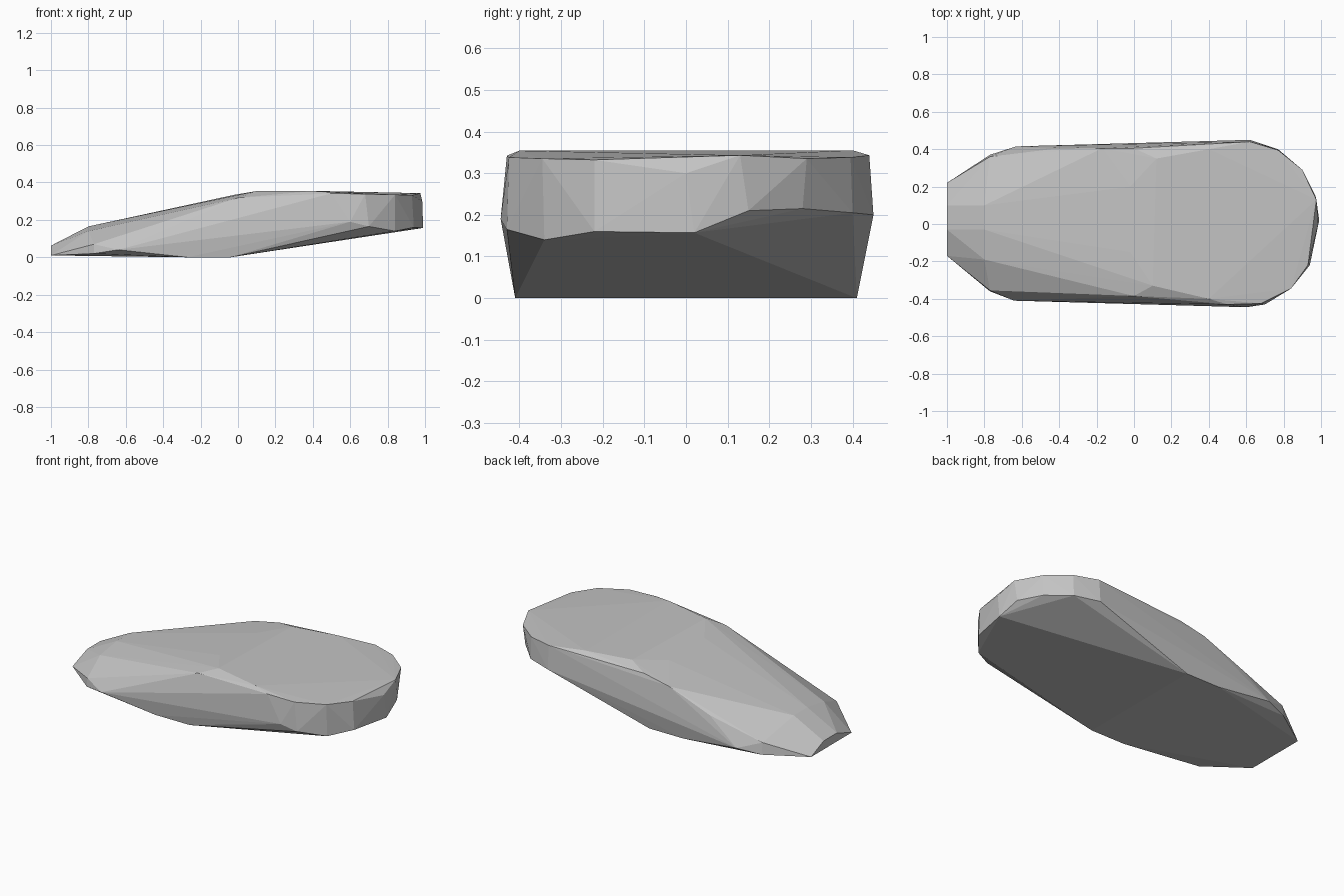
import bpy
import bmesh

cube = bpy.data.objects.get("Cube")
if cube:
    bpy.data.objects.remove(cube, do_unlink=True)

# Stone material
stone = bpy.data.materials.new("light grey stone")
stone.use_nodes = True
grey = (0.55, 0.55, 0.55, 1)
stone.diffuse_color = grey
stone.node_tree.nodes["Principled BSDF"].inputs["Base Color"].default_value = grey

# Flat underside and the rim of the low end
base_rim = [
    (-1, -.17, .01), (-1, .22, .01),
    (-.77, -.36, .02), (-.77, .37, .02),
    (-.64, -.41, .04), (-.63, .415, .04),
    (-.27, -.41, 0), (-.27, .41, 0),
    (-.04, -.41, 0), (-.04, .41, 0),
]

# Lower rim around the raised, rounded end
lower_rim = [
    (.6, -.445, .19), (.7, -.43, .165), (.84, -.34, .14),
    (.94, -.22, .16), (.99, .02, .157), (.97, .15, .21),
    (.89, .28, .215), (.77, .4, .205), (.62, .45, .2),
]

# Upper rim around the rounded end
upper_rim = [
    (.5, -.43, .342), (.68, -.425, .338), (.84, -.345, .335),
    (.93, -.22, .332), (.985, 0, .3), (.975, .13, .343),
    (.9, .29, .335), (.77, .395, .338), (.62, .44, .343),
]

# Crown and the ramp falling to the low end
crown = [
    (.1, -.33, .354), (.12, .35, .355), (.4, -.4, .354), (.4, .4, .355),
    (0, -.385, .318), (0, .405, .325), (-.17, -.375, .265), (-.17, .405, .29),
    (-.44, -.37, .17), (-.44, .4, .185),
    (-.02, -.15, .334), (-.02, .2, .334),
    (-.8, -.19, .14), (-.8, -.03, .165), (-.8, .1, .165),
    (-.77, -.355, .07), (-.77, .36, .09),
    (-1, -.03, .062), (-1, .1, .062),
]

# Faceted stone body wrapped tightly round the rims
bm = bmesh.new()
for point in base_rim + lower_rim + upper_rim + crown:
    bm.verts.new(point)
hull = bmesh.ops.convex_hull(bm, input=bm.verts[:])
inner = {v for v in hull["geom_interior"] + hull["geom_unused"]
         if isinstance(v, bmesh.types.BMVert)}
bmesh.ops.delete(bm, geom=list(inner), context="VERTS")
bmesh.ops.recalc_face_normals(bm, faces=bm.faces[:])

mesh = bpy.data.meshes.new("flat_stone")
bm.to_mesh(mesh)
bm.free()
mesh.materials.append(stone)
body = bpy.data.objects.new("flat_stone", mesh)
bpy.context.collection.objects.link(body)
